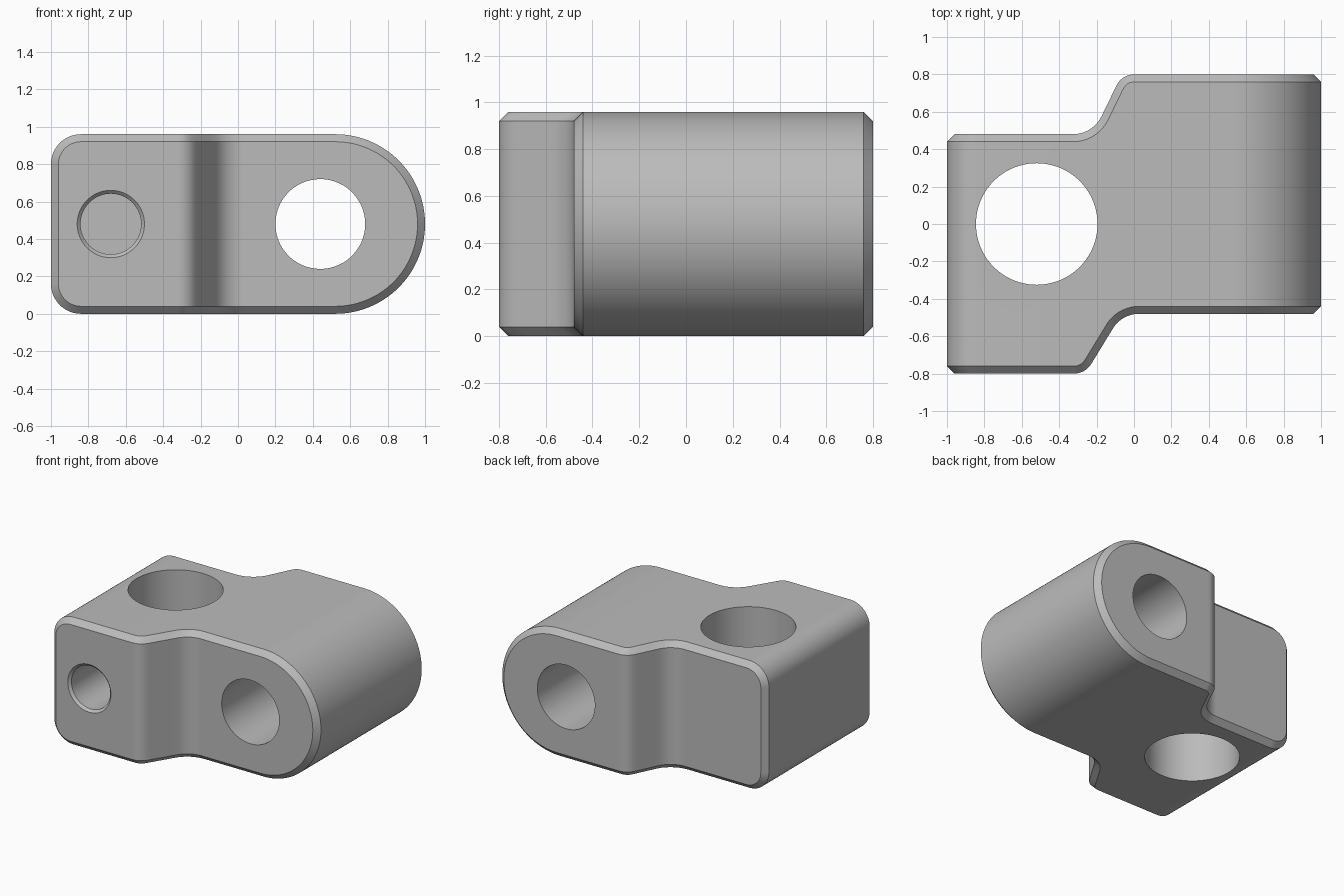
import bpy, bmesh
from math import sin, cos, tan, atan2, pi, radians

cube = bpy.data.objects.get("Cube")
if cube:
    bpy.data.objects.remove(cube, do_unlink=True)

HEIGHT, MID, CHAMFER = 0.96, 0.48, 0.04

grey = bpy.data.materials.new("plain_grey")
grey.use_nodes = True
grey.diffuse_color = (0.5, 0.5, 0.5, 1)
grey.node_tree.nodes["Principled BSDF"].inputs["Base Color"].default_value = (0.5, 0.5, 0.5, 1)


def step_path(y0, y1, xa, xb, ra, rb, offset):
    """Filleted step from y0 up to y1, shifted sideways by offset."""
    a = atan2(y1 - y0, xb - xa)
    ta, tb = ra * tan(a / 2), rb * tan(a / 2)
    n = 16
    pts = [(-2, y0 + offset)]
    for i in range(n + 1):
        t = -pi / 2 + a * i / n
        r = ra - offset
        pts.append((xa - ta + r * cos(t), y0 + ra + r * sin(t)))
    for i in range(n + 1):
        t = pi / 2 + a * (1 - i / n)
        r = rb + offset
        pts.append((xb + tb + r * cos(t), y1 - rb + r * sin(t)))
    return pts + [(2, y1 + offset)]


def height_at(path, x):
    for (xa, ya), (xb, yb) in zip(path, path[1:]):
        if x <= xb:
            return ya + (yb - ya) * (x - xa) / (xb - xa)
    return path[-1][1]


def step_pair(sign, *args):
    return step_path(*args, 0), step_path(*args, sign * CHAMFER)


front, front_in = step_pair(1, -0.8, -0.48, -0.26, -0.065, 0.11, 0.165)
back, back_in = step_pair(-1, 0.48, 0.8, -0.22, -0.065, 0.17, 0.105)

# Upper half of the side outline: x, z above the middle, outward normal
upper = []
for i in range(13):
    t = pi - pi / 2 * i / 12
    upper.append((-0.84 + 0.16 * cos(t), 0.32 + 0.16 * sin(t), cos(t), sin(t)))
for i in range(41):
    upper.append((-0.36 + 0.44 * i / 40, MID, 0, 1))
for i in range(33):
    t = pi / 2 * (1 - i / 32)
    upper.append((0.52 + 0.48 * cos(t), 0.48 * sin(t), cos(t), sin(t)))
lower = [(x, -z, nx, -nz) for x, z, nx, nz in upper[-2::-1]]
outline = upper + lower
count, last = len(outline), len(upper) - 1

# Block with chamfered front and back rims
bm = bmesh.new()


def ring(path, inset):
    verts = []
    for x, z, nx, nz in outline:
        px, pz = x - inset * nx, z - inset * nz
        verts.append(bm.verts.new((px, height_at(path, px), MID + pz)))
    return verts


rings = [ring(front, CHAMFER), ring(front_in, 0), ring(back_in, 0), ring(back, CHAMFER)]
for r0, r1 in zip(rings, rings[1:]):
    for i in range(count):
        j = (i + 1) % count
        bm.faces.new((r0[i], r0[j], r1[j], r1[i]))
for r in (rings[0], rings[-1]):
    for i in range(last):
        quad = [r[i], r[i + 1], r[count - 2 - i], r[count - 1 - i]]
        if i == last - 1:
            quad = [r[i], r[last], r[last + 1]]
        bm.faces.new(quad)
bmesh.ops.recalc_face_normals(bm, faces=bm.faces)
mesh = bpy.data.meshes.new("clamp_block")
bm.to_mesh(mesh)
bm.free()
block = bpy.data.objects.new("clamp_block", mesh)
bpy.context.collection.objects.link(block)
mesh.materials.append(grey)


def cut(name, centre, r1, r2, depth, along_y):
    """Subtract a round cutter; r1 is the front or bottom radius."""
    rot = (radians(-90), 0, 0) if along_y else (0, 0, 0)
    bpy.ops.mesh.primitive_cone_add(vertices=80, radius1=r1, radius2=r2, depth=depth,
                                    location=centre, rotation=rot)
    cutter = bpy.context.object
    cutter.name = name
    cutter.hide_render = True
    cutter.data.materials.append(grey)
    bpy.context.view_layer.objects.active = block
    mod = block.modifiers.new(name, 'BOOLEAN')
    mod.operation = 'DIFFERENCE'
    mod.solver = 'EXACT'
    mod.object = cutter
    bpy.ops.object.modifier_apply(modifier=name)
    bpy.data.objects.remove(cutter, do_unlink=True)


# Vertical bore, cross bore, blind screw hole and its countersink
cut("vertical_bore", (-0.52, 0, MID), 0.325, 0.325, 2, False)
cut("cross_bore", (0.44, 0, MID), 0.24, 0.24, 3, True)
cut("screw_hole", (-0.68, -0.7, MID), 0.162, 0.162, 0.6, True)
cut("screw_countersink", (-0.68, -0.8, MID), 0.198, 0.162, 0.036, True)

# Smooth curved walls, crisp chamfers
bpy.ops.object.select_all(action='DESELECT')
block.select_set(True)
bpy.context.view_layer.objects.active = block
bpy.ops.object.shade_smooth_by_angle(angle=radians(30))
weighted = block.modifiers.new("even_shading", 'WEIGHTED_NORMAL')
weighted.keep_sharp = True
